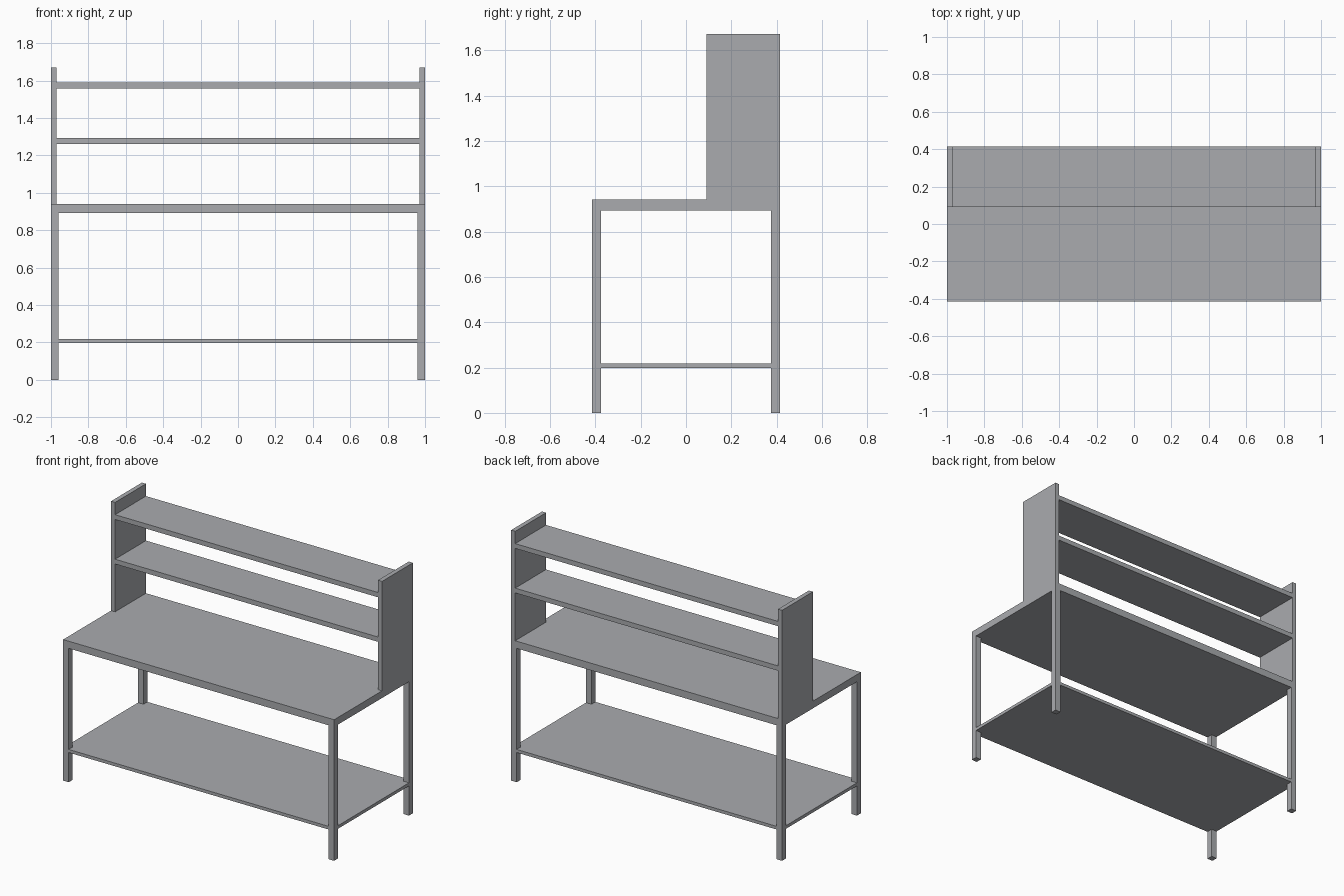
import bpy
import bmesh

default = bpy.data.objects.get("Cube")
if default:
    bpy.data.objects.remove(default, do_unlink=True)

# Main dimensions
W, D = 1.0, 0.415            # half width, half depth
LEG = 0.041                  # leg thickness
TOP_LOW, TOP_HIGH = 0.893, 0.941
HEIGHT = 1.671
RACK_FRONT = 0.09
PANEL = 0.03

# Single painted grey finish
steel = bpy.data.materials.new("light_grey")
steel.use_nodes = True
color = (0.40, 0.41, 0.43, 1)
steel.diffuse_color = color
steel.node_tree.nodes["Principled BSDF"].inputs["Base Color"].default_value = color


def slab(name, outline, z0, z1):
    """Extrude a flat outline from z0 up to z1."""
    bm = bmesh.new()
    base = bm.faces.new([bm.verts.new((x, y, z0)) for x, y in outline])
    ext = bmesh.ops.extrude_face_region(bm, geom=[base], use_keep_orig=True)
    for v in ext["geom"]:
        if isinstance(v, bmesh.types.BMVert):
            v.co.z = z1
    bmesh.ops.recalc_face_normals(bm, faces=bm.faces)
    mesh = bpy.data.meshes.new(name)
    bm.to_mesh(mesh)
    bm.free()
    mesh.materials.append(steel)
    obj = bpy.data.objects.new(name, mesh)
    bpy.context.collection.objects.link(obj)
    return obj


def rect(x0, x1, y0, y1):
    return [(x0, y0), (x1, y0), (x1, y1), (x0, y1)]


# Worktop
slab("worktop", rect(-W, W, -D, D), TOP_LOW, TOP_HIGH)

# Legs and upright side panels
for side, sx in (("left", 1), ("right", -1)):
    outer, inner = sx * W, sx * (W - LEG)
    x0, x1 = min(outer, inner), max(outer, inner)
    slab(f"front_leg_{side}", rect(x0, x1, -D, LEG - D), 0, TOP_LOW)
    slab(f"back_leg_{side}", rect(x0, x1, D - LEG, D), 0, TOP_LOW)
    px = sx * (W - PANEL)
    slab(f"side_panel_{side}", rect(min(outer, px), max(outer, px), RACK_FRONT, D),
         TOP_HIGH, HEIGHT)

# Upper shelves between the side panels
for name, z in (("middle_shelf", 1.26), ("upper_shelf", 1.557)):
    slab(name, rect(PANEL - W, W - PANEL, RACK_FRONT, D), z, z + 0.032)

# Lower shelf, notched at the corners around the legs
a, b = W - LEG, D - LEG
notched = []
for sx, sy in ((1, 1), (-1, 1), (-1, -1), (1, -1)):
    corner = [(sx * W, sy * b), (sx * a, sy * b), (sx * a, sy * D)]
    notched += corner if sx * sy > 0 else corner[::-1]
slab("lower_shelf", notched, 0.198, 0.219)
